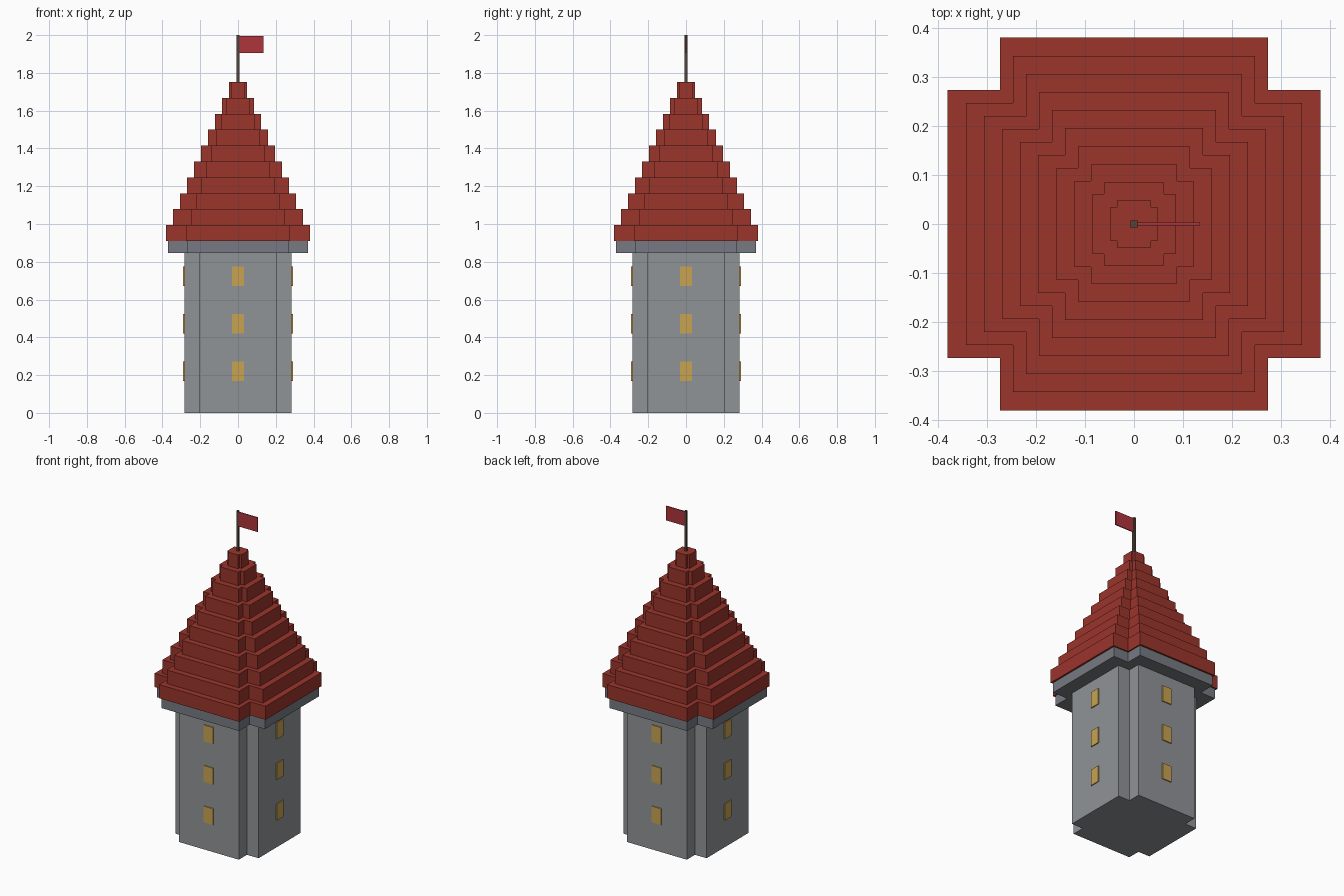
import bpy
import bmesh
from mathutils import Matrix

if "Cube" in bpy.data.objects:
    bpy.data.objects.remove(bpy.data.objects["Cube"])


def material(name, rgb):
    m = bpy.data.materials.new(name)
    m.diffuse_color = (*rgb, 1)
    m.use_nodes = True
    m.node_tree.nodes["Principled BSDF"].inputs["Base Color"].default_value = m.diffuse_color
    return m


def finish(name, bm, mat=None):
    bmesh.ops.recalc_face_normals(bm, faces=bm.faces)
    me = bpy.data.meshes.new(name)
    bm.to_mesh(me)
    bm.free()
    ob = bpy.data.objects.new(name, me)
    bpy.context.collection.objects.link(ob)
    if mat:
        me.materials.append(mat)
    return ob


def cross_prism(name, half, z0, z1, mat=None):
    """Square with notched corners, extruded upward."""
    a, b = half, half * 0.72
    quarter = [(a, -b), (a, b), (b, b)]
    pts = []
    for _ in range(4):
        pts += quarter
        quarter = [(-y, x) for x, y in quarter]
    bm = bmesh.new()
    face = bm.faces.new([bm.verts.new((x, y, z0)) for x, y in pts])
    ext = bmesh.ops.extrude_face_region(bm, geom=[face], use_keep_orig=True)
    top = [g for g in ext["geom"] if isinstance(g, bmesh.types.BMVert)]
    bmesh.ops.translate(bm, verts=top, vec=(0, 0, z1 - z0))
    return finish(name, bm, mat)


def box(name, lo, hi, mat=None, turn=0):
    bm = bmesh.new()
    size = [h - l for l, h in zip(lo, hi)]
    mid = [(h + l) / 2 for l, h in zip(lo, hi)]
    bmesh.ops.create_cube(bm, size=1, matrix=Matrix.Rotation(turn, 4, 'Z')
                          @ Matrix.Translation(mid) @ Matrix.Diagonal((*size, 1)))
    return finish(name, bm, mat)


stone = material("stone", (0.28, 0.295, 0.31))
trim = material("trim_stone", (0.18, 0.195, 0.22))
tile = material("roof_tile", (0.32, 0.035, 0.024))
glow = material("window_glow", (0.58, 0.37, 0.085))
wood = material("pole_wood", (0.08, 0.06, 0.045))
cloth = material("flag_cloth", (0.42, 0.035, 0.045))

# Tower body and cornice
cross_prism("tower_body", 0.284, 0, 0.847, stone)
cross_prism("cornice", 0.37, 0.847, 0.91, trim)

# Stepped roof
tiers = 10
step = (1.752 - 0.91) / tiers
for i in range(tiers):
    half = 0.381 - i * (0.381 - 0.048) / (tiers - 1)
    cross_prism(f"roof_tier_{i + 1}", half, 0.91 + i * step, 0.91 + (i + 1) * step, tile)

# Three windows on each of the four sides
for side in range(4):
    for row in range(3):
        z = 0.17 + row * 0.2515
        box(f"window_{side + 1}_{row + 1}", (-0.032, -0.29, z), (0.032, -0.278, z + 0.101),
            glow, side * 1.5707963)

# Flagpole and flag
box("flagpole", (-0.007, -0.007, 1.752), (0.007, 0.007, 2.0), wood)
box("flag", (0.003, -0.003, 1.905), (0.135, 0.003, 1.994), cloth)
